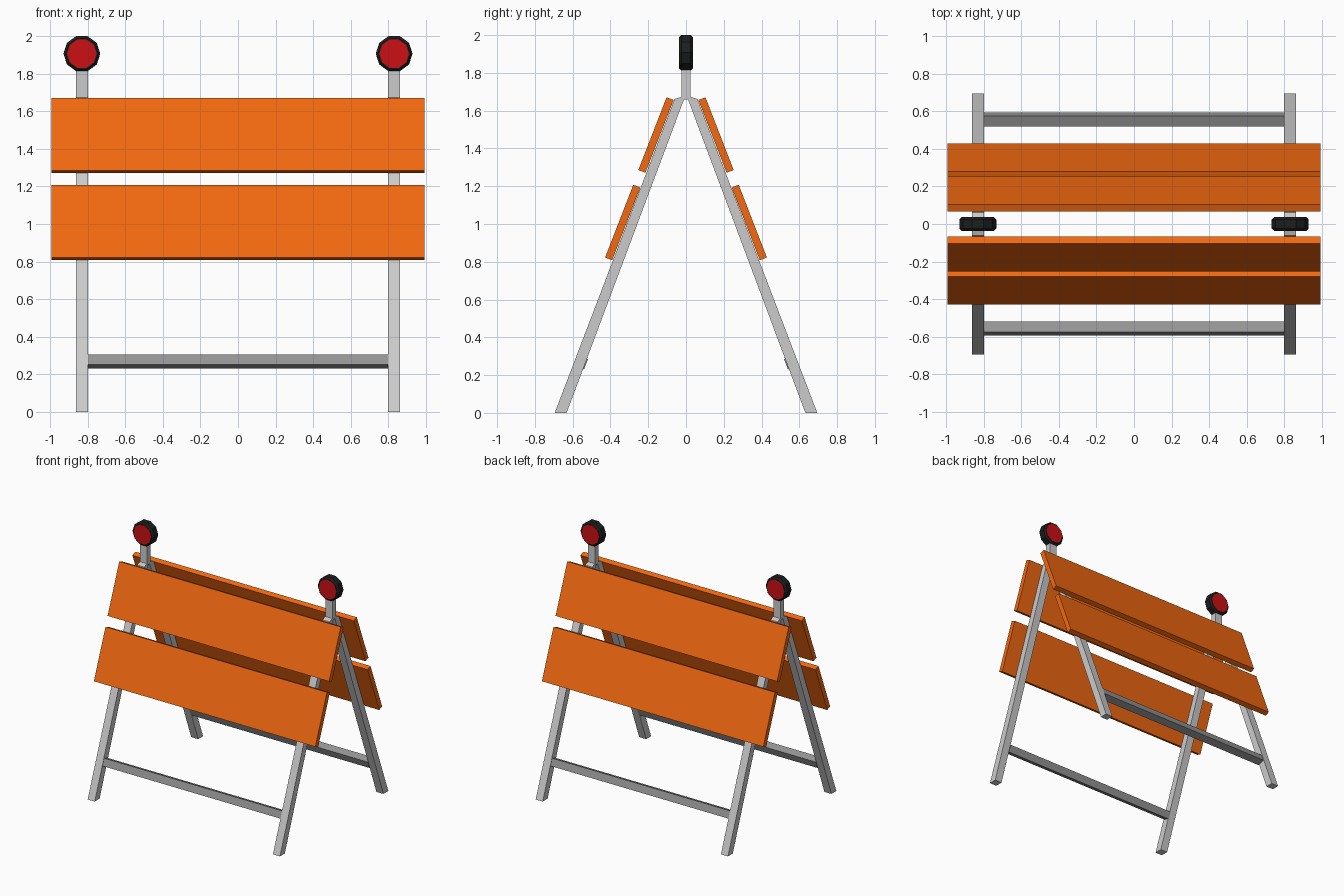
import bpy, bmesh, math
from mathutils import Matrix

if "Cube" in bpy.data.objects:
    bpy.data.objects.remove(bpy.data.objects["Cube"])


def material(name, rgb):
    m = bpy.data.materials.new(name)
    m.diffuse_color = (*rgb, 1)
    m.use_nodes = True
    m.node_tree.nodes["Principled BSDF"].inputs["Base Color"].default_value = m.diffuse_color
    return m


ORANGE = material("orange_paint", (0.9, 0.14, 0.005))
RED = material("red_lens", (0.6, 0.005, 0.007))
BLACK = material("black_housing", (0.012, 0.013, 0.013))
STEEL = material("steel", (0.56, 0.56, 0.56))
DARK_STEEL = material("dark_steel", (0.3, 0.3, 0.3))


def finish(name, bm, mat):
    bmesh.ops.recalc_face_normals(bm, faces=bm.faces)
    me = bpy.data.meshes.new(name)
    bm.to_mesh(me)
    bm.free()
    me.materials.append(mat)
    ob = bpy.data.objects.new(name, me)
    bpy.context.collection.objects.link(ob)
    return ob


def prism(name, profile, x0, x1, mat, flip=1):
    """Extrude a (y, z) profile along x; flip=-1 mirrors it to the back."""
    bm = bmesh.new()
    face = bm.faces.new([bm.verts.new((x0, y * flip, z)) for y, z in profile])
    ext = bmesh.ops.extrude_face_region(bm, geom=[face])
    verts = [g for g in ext["geom"] if isinstance(g, bmesh.types.BMVert)]
    bmesh.ops.translate(bm, verts=verts, vec=(x1 - x0, 0, 0))
    return finish(name, bm, mat)


def tilted_rect(cy, cz, w, h, angle):
    c, s = math.cos(angle), math.sin(angle)
    return [(cy + a * w / 2 * c + b * h / 2 * s, cz - a * w / 2 * s + b * h / 2 * c)
            for a, b in ((-1, -1), (1, -1), (1, 1), (-1, 1))]


def disc(name, x, z, radius, depth, mat, bevel=0):
    """Ten-sided drum facing front and back, optionally with chamfered rims."""
    bm = bmesh.new()
    bmesh.ops.create_cone(bm, cap_ends=True, segments=10, radius1=radius,
                          radius2=radius, depth=depth)
    # put corners on the left and right, with a flat top
    right = max(bm.verts, key=lambda v: v.co.x).co
    spin = Matrix.Rotation(-math.atan2(right.y, right.x), 4, 'Z')
    bmesh.ops.transform(bm, verts=bm.verts, matrix=Matrix.Translation((x, 0, z))
                        @ Matrix.Rotation(math.pi / 2, 4, 'X') @ spin)
    if bevel:
        rims = [e for e in bm.edges if abs(e.verts[0].co.y - e.verts[1].co.y) < 1e-5]
        bmesh.ops.bevel(bm, geom=rims, offset=bevel, segments=1, affect='EDGES')
    return finish(name, bm, mat)


TILT = math.radians(20.8)
LEG = [(-0.695, 0), (-0.632, 0), (-0.003, 1.68), (-0.061, 1.661)]

for flip, end in ((1, "front"), (-1, "back")):
    # sign boards
    for label, cy, cz in (("upper", -0.159, 1.471), ("lower", -0.335, 1.008)):
        prism(f"{end}_{label}_board", tilted_rect(cy, cz, 0.04, 0.413, math.radians(21.2)),
              -0.994, 0.994, ORANGE, flip)
    # crossbar between the legs
    prism(f"{end}_crossbar", tilted_rect(-0.557, 0.268, 0.059, 0.059, TILT),
          -0.802, 0.802, DARK_STEEL, flip)
    # legs
    for sx, side in ((-1, "left"), (1, "right")):
        prism(f"{end}_{side}_leg", LEG, sx * 0.8, sx * 0.863, STEEL, flip)

# lamp posts and warning lamps
for sx, side in ((-1, "left"), (1, "right")):
    prism(f"{side}_lamp_post", [(-0.023, 1.66), (0.023, 1.66), (0.023, 1.83), (-0.023, 1.83)],
          sx * 0.8, sx * 0.863, STEEL)
    disc(f"{side}_lamp_housing", sx * 0.8315, 1.907, 0.098, 0.074, BLACK, 0.012)
    disc(f"{side}_lamp_lens", sx * 0.8315, 1.907, 0.079, 0.076, RED)
